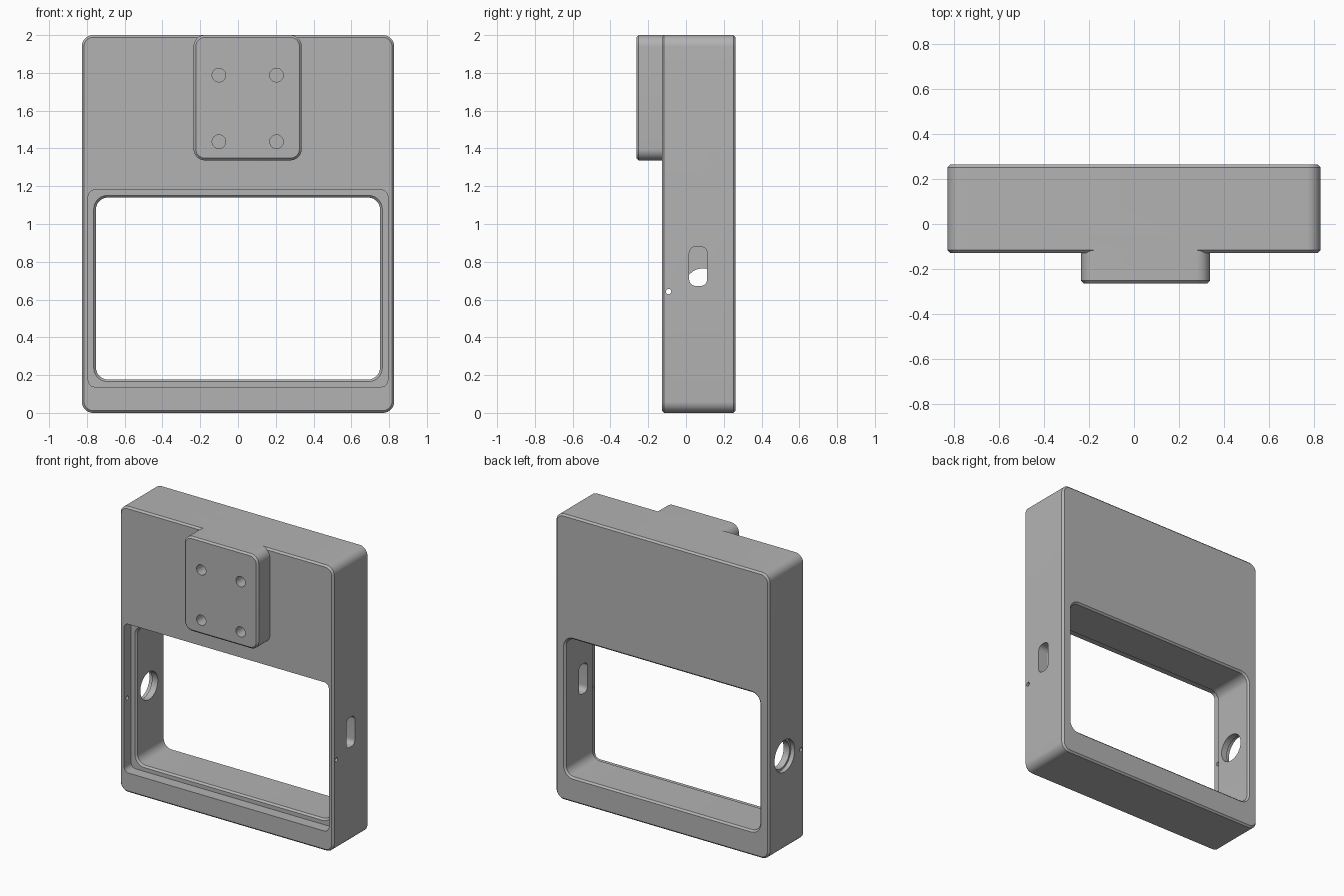
import bpy
import bmesh
from math import cos, sin, pi, radians
from mathutils import Vector

cube = bpy.data.objects.get("Cube")
if cube:
    bpy.data.objects.remove(cube, do_unlink=True)

grey = bpy.data.materials.new("plain grey")
grey.use_nodes = True
grey.diffuse_color = (0.45, 0.45, 0.45, 1)
grey.node_tree.nodes["Principled BSDF"].inputs["Base Color"].default_value = grey.diffuse_color


def rounded_prism(name, low, high, radius, sections, axis="y", steps=10):
    """Loft a rounded rectangle through (depth, inset) sections along an axis.
    low and high are (y, z) corners for axis x, and (x, z) corners for axis y."""
    bm = bmesh.new()
    rings = []
    for depth, inset in sections:
        r = radius - inset
        ring = []
        for quarter in range(4):
            right, top = quarter in (0, 3), quarter in (0, 1)
            cu = high[0] - radius if right else low[0] + radius
            cv = high[1] - radius if top else low[1] + radius
            for i in range(steps + 1):
                a = (quarter + i / steps) * pi / 2
                u, v = cu + r * cos(a), cv + r * sin(a)
                co = (u, depth, v) if axis == "y" else (depth, u, v)
                ring.append(bm.verts.new(Vector(co)))
        rings.append(ring)
    for a, b in zip(rings, rings[1:]):
        for i in range(len(a)):
            j = (i + 1) % len(a)
            bm.faces.new((a[i], a[j], b[j], b[i]))
    bm.faces.new(rings[0])
    bm.faces.new(rings[-1])
    bmesh.ops.remove_doubles(bm, verts=bm.verts, dist=1e-5)
    bmesh.ops.recalc_face_normals(bm, faces=bm.faces)
    mesh = bpy.data.meshes.new(name)
    bm.to_mesh(mesh)
    bm.free()
    mesh.materials.append(grey)
    obj = bpy.data.objects.new(name, mesh)
    bpy.context.collection.objects.link(obj)
    return obj


def round_hole(name, centre, radius, start, end, axis="y"):
    low = [c - radius for c in centre]
    high = [c + radius for c in centre]
    return rounded_prism(name, low, high, radius, [(start, 0), (end, 0)], axis, 8)


def combine(target, tool, operation="DIFFERENCE"):
    mod = target.modifiers.new(tool.name, "BOOLEAN")
    mod.operation, mod.object, mod.solver = operation, tool, "EXACT"
    bpy.context.view_layer.objects.active = target
    bpy.ops.object.modifier_apply(modifier=mod.name)
    bpy.data.objects.remove(tool, do_unlink=True)


FRONT, BACK, PAD, SHELF = -0.128, 0.263, -0.263, -0.05
HALF, BEVEL = 0.827, 0.012

# Main frame with chamfered front and back rims
frame = rounded_prism("frame", (-HALF, 0), (HALF, 2), 0.06, [
    (FRONT, BEVEL), (FRONT + BEVEL, 0), (BACK - BEVEL, 0), (BACK, BEVEL)])

# Raised mounting pad, flush with the top
pad = rounded_prism("mounting_pad", (-0.235, 1.337), (0.337, 2), 0.06, [
    (PAD, BEVEL), (PAD + BEVEL, 0), (FRONT + 0.05, 0)])
combine(frame, pad, "UNION")

# Window with a stepped recess in front and chamfered rims
combine(frame, rounded_prism("window_recess", (-0.793, 0.138), (0.793, 1.18), 0.035, [
    (FRONT - 0.05, 0), (SHELF, 0)]))
combine(frame, rounded_prism("window_opening", (-0.764, 0.165), (0.764, 1.152), 0.075, [
    (SHELF - 0.02, 0), (SHELF, 0), (SHELF + BEVEL, BEVEL),
    (BACK - BEVEL, BEVEL), (BACK, 0), (BACK + 0.05, 0)]))

# Screw holes in the pad
for x in (-0.101, 0.204):
    for z in (1.436, 1.788):
        combine(frame, round_hole("screw_hole", (x, z), 0.036, PAD - 0.05, PAD + 0.13))

# Slot in the left wall
combine(frame, rounded_prism("side_slot", (0.017, 0.672), (0.112, 0.88), 0.035, [
    (0.7, 0), (0.9, 0)], "x"))

# Round port with a counterbore in the right wall
combine(frame, round_hole("side_port", (0.09, 0.668), 0.097, -0.9, -0.7, "x"))
combine(frame, round_hole("port_counterbore", (0.09, 0.668), 0.112, -0.9, -0.797, "x"))

# Pin holes through both walls
for side in (-1, 1):
    combine(frame, round_hole("pin_hole", (-0.092, 0.642), 0.014, side * 0.9, side * 0.77, "x"))

bpy.ops.object.select_all(action="DESELECT")
frame.select_set(True)
bpy.context.view_layer.objects.active = frame
bpy.ops.object.shade_smooth_by_angle(angle=radians(30))
